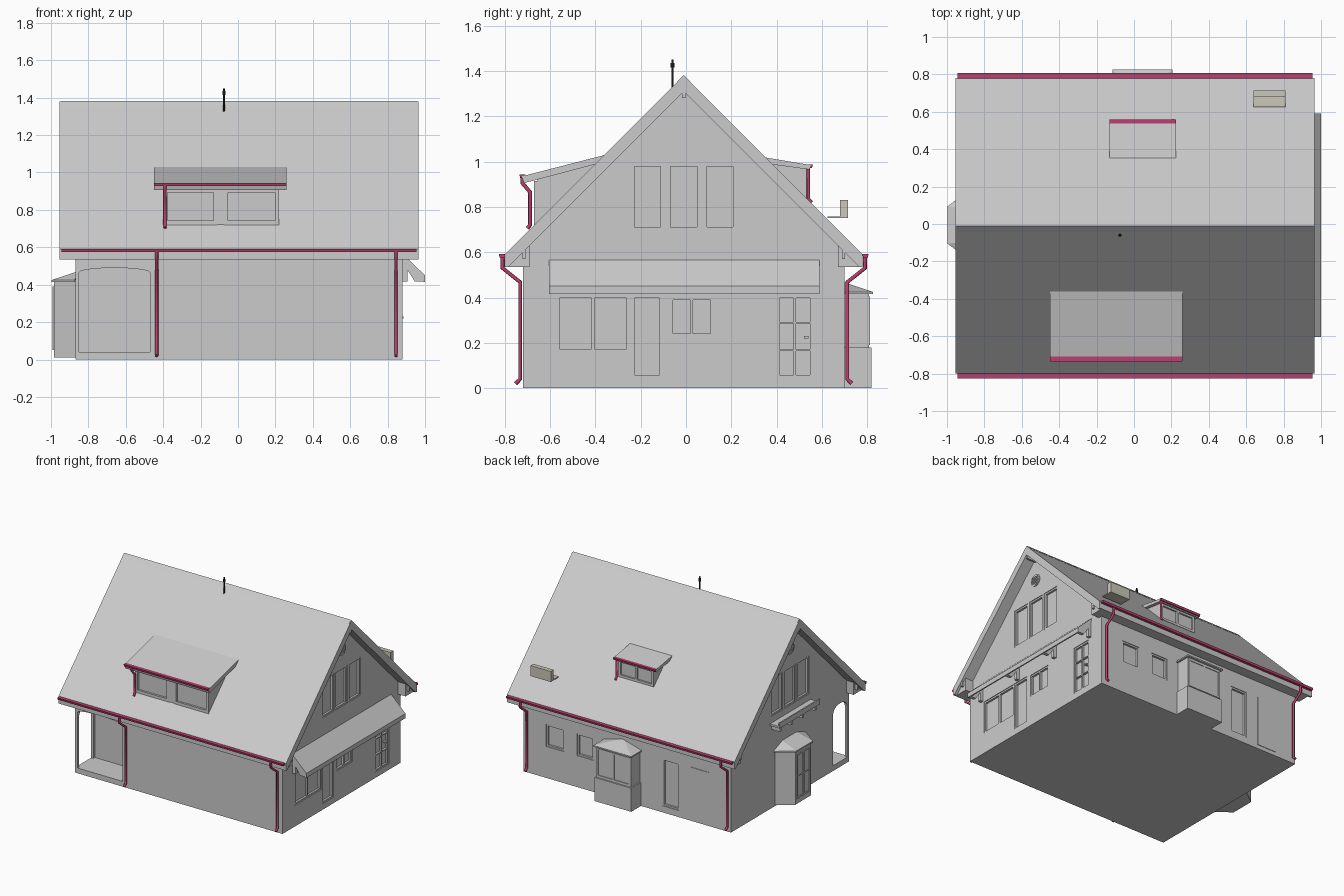
import bpy, bmesh, math
from mathutils import Vector

if "Cube" in bpy.data.objects:
    bpy.data.objects.remove(bpy.data.objects["Cube"])


def material(name, rgb):
    m = bpy.data.materials.new(name)
    m.diffuse_color = (*rgb, 1)
    m.use_nodes = True
    m.node_tree.nodes["Principled BSDF"].inputs["Base Color"].default_value = m.diffuse_color
    return m


PINK = material("gutter_pink", (0.5, 0.05, 0.16))
BLACK = material("pipe_black", (0.01, 0.01, 0.01))
BEIGE = material("vent_beige", (0.6, 0.57, 0.49))


def finish(name, bm, mat=None):
    bmesh.ops.recalc_face_normals(bm, faces=bm.faces)
    me = bpy.data.meshes.new(name)
    bm.to_mesh(me)
    bm.free()
    ob = bpy.data.objects.new(name, me)
    bpy.context.collection.objects.link(ob)
    if mat:
        me.materials.append(mat)
    return ob


def boxes(name, dims, mat=None):
    bm = bmesh.new()
    for x0, x1, y0, y1, z0, z1 in dims:
        vs = bmesh.ops.create_cube(bm, size=1)["verts"]
        for v in vs:
            v.co = ((x0 + x1) / 2 + v.co.x * (x1 - x0), (y0 + y1) / 2 + v.co.y * (y1 - y0),
                    (z0 + z1) / 2 + v.co.z * (z1 - z0))
    return finish(name, bm, mat)


def prism(name, pts, axis, a, b, mat=None):
    """Extrude a 2D profile along an axis from a to b."""
    put = {"x": lambda p, t: (t, p[0], p[1]), "y": lambda p, t: (p[0], t, p[1]),
           "z": lambda p, t: (p[0], p[1], t)}[axis]
    bm = bmesh.new()
    f = bm.faces.new([bm.verts.new(put(p, a)) for p in pts])
    ext = bmesh.ops.extrude_face_region(bm, geom=[f])["geom"]
    d = Vector(put((0, 0), b - a))
    bmesh.ops.translate(bm, vec=d, verts=[v for v in ext if isinstance(v, bmesh.types.BMVert)])
    return finish(name, bm, mat)


def hull(name, pts):
    bm = bmesh.new()
    for p in pts:
        bm.verts.new(p)
    bmesh.ops.convex_hull(bm, input=bm.verts)
    return finish(name, bm)


def pipe(name, pts, r, mat=PINK):
    cu = bpy.data.curves.new(name, "CURVE")
    cu.dimensions = "3D"
    cu.bevel_depth, cu.bevel_resolution, cu.use_fill_caps = r, 2, True
    sp = cu.splines.new("POLY")
    sp.points.add(len(pts) - 1)
    for q, p in zip(sp.points, pts):
        q.co = (*p, 1)
    cu.materials.append(mat)
    ob = bpy.data.objects.new(name, cu)
    bpy.context.collection.objects.link(ob)


def cut(target, cutter):
    m = target.modifiers.new("cut", "BOOLEAN")
    m.object, m.operation, m.solver = cutter, "DIFFERENCE", "EXACT"
    bpy.context.view_layer.objects.active = target
    bpy.ops.object.modifier_apply(modifier=m.name)
    bpy.data.objects.remove(cutter)


def arch(u0, u1, z0, spring, crown, n=10):
    c, h = (u0 + u1) / 2, (u1 - u0) / 2
    top = [(c + h * math.cos(math.pi * i / n), spring + (crown - spring) * math.sin(math.pi * i / n))
           for i in range(n + 1)]
    return [(u0, z0), (u1, z0)] + top


# Walls with both gables
RY = -0.01
walls = prism("walls", [(-0.72, 0), (0.70, 0), (0.70, 0.6), (RY, 1.31), (-0.72, 0.6)], "x", -0.87, 0.88)

# Corner porch with arched openings on the front and left
cut(walls, boxes("porch_cutter", [(-0.85, -0.46, -0.70, -0.51, 0.04, 0.50)]))
cut(walls, prism("front_arch_cutter", arch(-0.85, -0.47, 0.04, 0.465, 0.49), "y", -0.8, -0.69))
cut(walls, prism("left_arch_cutter", arch(-0.70, -0.53, 0.04, 0.43, 0.485), "x", -0.95, -0.84))

# Windows and doors: wall, name, u0, u1, z0, z1, columns, rows
SIDES = {"right": ("x", 0.88, 1), "left": ("x", -0.87, -1), "back": ("y", 0.70, 1)}


def wbox(side, u0, u1, d0, d1, z0, z1):
    axis, w, s = SIDES[side]
    a, b = sorted((w + s * d0, w + s * d1))
    return (a, b, u0, u1, z0, z1) if axis == "x" else (u0, u1, a, b, z0, z1)


def frame_bars(u0, u1, z0, z1, cols, rows, t=0.012):
    bars = [(u0, u1, z0, z0 + t), (u0, u1, z1 - t, z1)]
    for i in range(cols + 1):
        c = u0 + t / 2 + (u1 - u0 - t) * i / cols
        bars.append((c - t / 2, c + t / 2, z0, z1))
    for i in range(1, rows):
        c = z0 + (z1 - z0) * i / rows
        bars.append((u0, u1, c - t / 4, c + t / 4))
    return bars


OPENINGS = [("right", "shop_window", -0.57, -0.25, 0.16, 0.41, 2, 1), ("right", "door", -0.24, -0.105, 0.045, 0.41, 1, 1),
            ("right", "small_window", -0.07, 0.12, 0.23, 0.40, 2, 1), ("right", "paned_door", 0.40, 0.56, 0.045, 0.41, 2, 3),
            ("back", "window_a", 0.54, 0.69, 0.24, 0.41, 1, 1), ("back", "window_b", 0.29, 0.43, 0.24, 0.41, 1, 1),
            ("back", "door", -0.43, -0.29, 0.05, 0.41, 1, 1)]
for side in ("right", "left"):
    for i in range(3):
        u = -0.24 + i * 0.16
        OPENINGS.append((side, f"gable_window_{i}", u, u + 0.14, 0.70, 0.99, 1, 1))
cutters = []
for side, name, u0, u1, z0, z1, cols, rows in OPENINGS:
    cutters.append(wbox(side, u0, u1, -0.02, 0.05, z0, z1))
    boxes(f"{side}_{name}_frame", [wbox(side, a, b, -0.021, -0.005, c, d)
                                   for a, b, c, d in frame_bars(u0, u1, z0, z1, cols, rows)])
cut(walls, boxes("window_cutters", cutters))
boxes("door_handle", [wbox("right", 0.52, 0.54, -0.02, 0.006, 0.22, 0.23)])
boxes("back_panel", [wbox("back", -0.69, -0.53, -0.01, 0.004, 0.03, 0.41)])

# Main roof, closed eaves, ridge cap and beam ends
prism("roof", [(-0.80, 0.59), (RY, 1.38), (0.78, 0.59), (0.78, 0.535), (0.765, 0.535), (RY, 1.31),
               (-0.785, 0.535), (-0.80, 0.535)], "x", -0.955, 0.965)
for name, s in (("front", -1), ("back", 1)):
    prism(f"{name}_soffit", [(RY + s * 0.78, 0.535), (RY + s * 0.68, 0.535), (RY + s * 0.68, 0.63)], "x", -0.93, 0.945)
prism("ridge_cap", [(RY - 0.03, 1.352), (RY, 1.383), (RY + 0.03, 1.352)], "x", -0.95, 0.96)
boxes("beam_ends", [(a, b, y - 0.007, y + 0.007, z - 0.03, z + 0.01)
                    for a, b in ((-0.95, -0.86), (0.87, 0.96))
                    for y, z in ((-0.715, 0.60), (RY, 1.31), (0.695, 0.60))])

# Round gable vents with slats
for side in ("right", "left"):
    x, s = SIDES[side][1:]
    for r, d, n in ((0.045, 0.006, "rim"), (0.037, 0.008, "disc")):
        prism(f"{side}_vent_{n}", [(RY + r * math.cos(i * math.pi / 12), 1.135 + r * math.sin(i * math.pi / 12))
                                   for i in range(24)], "x", x - s * 0.01, x + s * d)
    boxes(f"{side}_vent_slats", [wbox(side, RY - h, RY + h, 0, 0.012, 1.135 + k - 0.002, 1.135 + k + 0.002)
                                 for k in (-0.024, -0.012, 0, 0.012, 0.024)
                                 for h in [math.sqrt(0.036 ** 2 - k * k)]])

# Canopy on the right side with brackets
prism("canopy", [(0.87, 0.575), (1.0, 0.45), (1.0, 0.415), (0.99, 0.415), (0.985, 0.44), (0.87, 0.55)], "y", -0.605, 0.59)
for i, y in enumerate((-0.59, -0.2, 0.2, 0.575)):
    prism(f"canopy_bracket_{i}", [(0.88, 0.555), (0.99, 0.445), (0.99, 0.418), (0.945, 0.418), (0.905, 0.48),
                                  (0.905, 0.418), (0.88, 0.418)], "y", y - 0.012, y + 0.012)

# Bay on the left wall
bay = [(-0.86, 0.18), (-0.985, 0.09), (-0.985, -0.10), (-0.86, -0.19)]
prism("left_bay", bay, "z", 0.01, 0.42)
hull("left_bay_roof", [(x - 0.012, y * 1.05, z) for x, y in bay for z in (0.415, 0.425)]
     + [(-0.86, 0.08, 0.47), (-0.86, -0.09, 0.47)])
boxes("left_bay_window", [(-0.991, -0.98, a, b, c, d) for a, b, c, d in frame_bars(-0.09, 0.08, 0.05, 0.39, 2, 2)])

# Bay on the back wall
boxes("back_bay_base", [(-0.11, 0.20, 0.69, 0.818, 0, 0.18)])
boxes("back_bay", [(-0.10, 0.19, 0.69, 0.808, 0.18, 0.42)])
hull("back_bay_roof", [(x, y, z) for x in (-0.115, 0.205) for y in (0.69, 0.825) for z in (0.415, 0.425)]
     + [(0.045, 0.69, 0.47)])
boxes("back_bay_window", [(a, b, 0.80, 0.813, c, d) for a, b, c, d in frame_bars(-0.095, 0.185, 0.19, 0.405, 2, 1)])

# Flower shelf under the left gable windows
boxes("flower_shelf", [(-0.95, -0.86, -0.26, 0.23, 0.635, 0.65), (-0.95, -0.94, -0.26, 0.23, 0.65, 0.675)]
      + [(-0.94, -0.86, y - 0.01, y + 0.01, 0.60, 0.635) for y in (-0.22, -0.07, 0.07, 0.2)])

# Dormers with sloping roofs
prism("front_dormer", [(-0.655, 0.70), (-0.655, 0.93), (-0.36, 1.01), (-0.36, 0.98)], "x", -0.40, 0.22)
prism("front_dormer_roof", [(-0.355, 1.03), (-0.725, 0.935), (-0.715, 0.905), (-0.355, 1.0)], "x", -0.45, 0.26)
boxes("front_dormer_windows", [(a, b, -0.67, -0.65, c, d) for u0, u1 in ((-0.40, -0.11), (-0.075, 0.22))
                               for a, b, c, d in frame_bars(u0, u1, 0.72, 0.915, 1, 1, 0.022)]
      + [(-0.115, -0.07, -0.668, -0.65, 0.72, 0.915)])
prism("back_dormer", [(0.52, 0.82), (0.52, 0.975), (0.36, 1.0), (0.36, 0.97)], "x", -0.10, 0.20)
prism("back_dormer_roof", [(0.35, 1.018), (0.55, 0.985), (0.545, 0.965), (0.36, 0.99)], "x", -0.13, 0.225)
boxes("back_dormer_window", [(a, b, 0.515, 0.532, c, d) for a, b, c, d in frame_bars(-0.10, 0.20, 0.84, 0.97, 2, 1, 0.018)])


# Gutters and downspouts
def gutter(name, x0, x1, y, z, w=0.014):
    prism(name, [(y - w, z + 0.009), (y + w, z + 0.009), (y + w * 0.7, z - 0.007), (y - w * 0.7, z - 0.007)],
          "x", x0, x1, PINK)


gutter("front_gutter", -0.945, 0.955, -0.812, 0.582)
gutter("back_gutter", -0.945, 0.955, 0.792, 0.582)
gutter("front_dormer_gutter", -0.45, 0.26, -0.722, 0.935)
gutter("back_dormer_gutter", -0.13, 0.225, 0.548, 0.979, 0.012)
for name, s, xs in (("front", -1, (-0.435, 0.845)), ("back", 1, (-0.845, 0.845))):
    for i, x in enumerate(xs):
        pipe(f"{name}_downspout_{i}", [(x, RY + s * d, z) for d, z in
             ((0.80, 0.58), (0.80, 0.53), (0.722, 0.468), (0.722, 0.04), (0.742, 0.02))], 0.009)
pipe("front_dormer_spout", [(-0.39, y, z) for y, z in ((-0.722, 0.935), (-0.722, 0.905), (-0.688, 0.865),
                                                       (-0.688, 0.72), (-0.70, 0.705))], 0.009)
pipe("back_dormer_spout", [(0.208, 0.54, 0.98), (0.208, 0.54, 0.835), (0.208, 0.555, 0.82)], 0.008)

# Flue pipe on the ridge and vent box on the back slope
pipe("flue", [(-0.075, -0.06, 1.32), (-0.075, -0.06, 1.45)], 0.005, BLACK)
pipe("flue_collars", [(-0.075, -0.06, 1.415), (-0.075, -0.06, 1.435)], 0.009, BLACK)
boxes("roof_vent", [(0.64, 0.81, 0.68, 0.715, 0.75, 0.83), (0.64, 0.81, 0.625, 0.69, 0.75, 0.757)], BEIGE)
